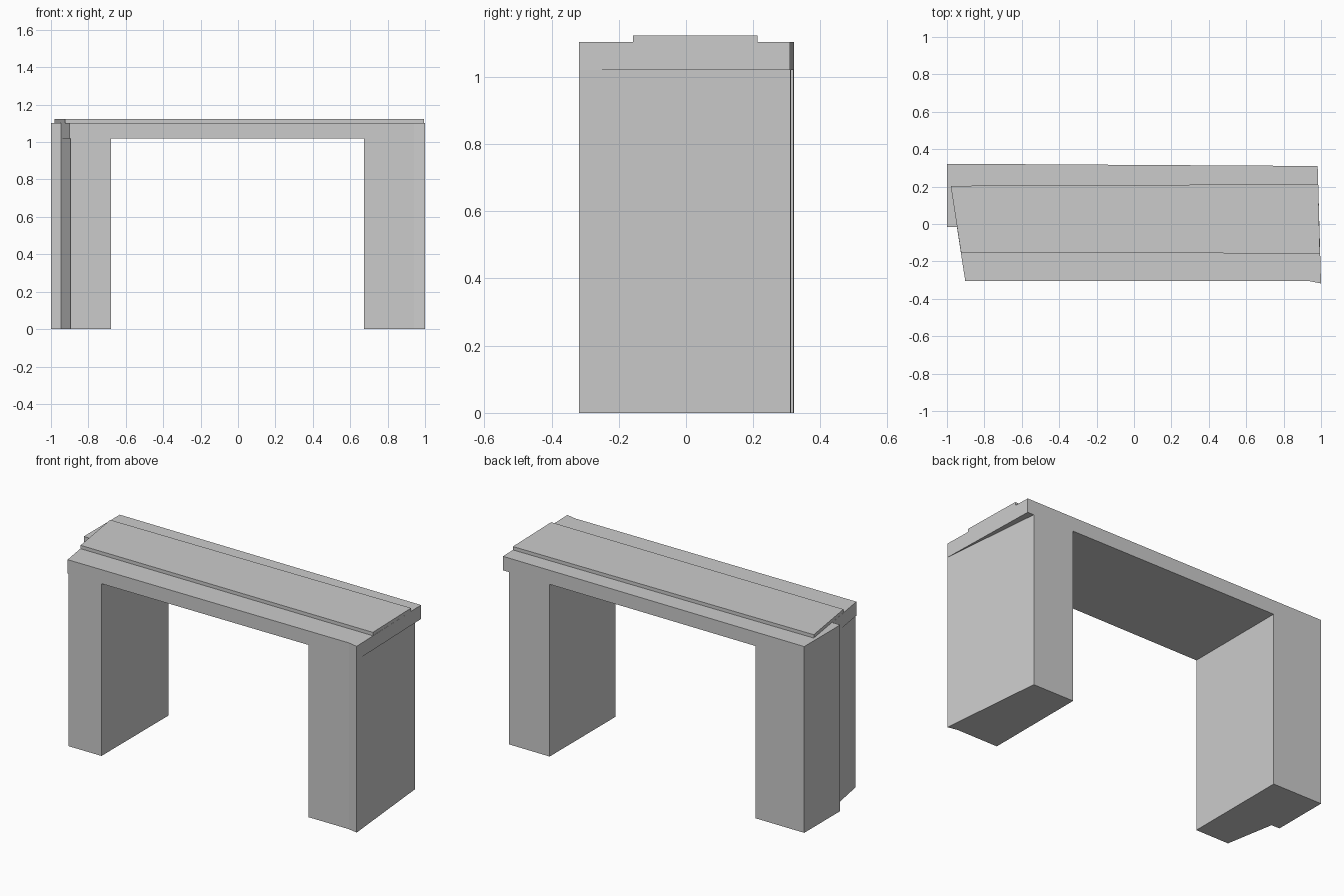
import bpy
import bmesh

if "Cube" in bpy.data.objects:
    bpy.data.objects.remove(bpy.data.objects["Cube"])


def prism(name, outline, z0, z1):
    """Extrude a counter-clockwise plan outline from z0 up to z1."""
    bm = bmesh.new()
    base = bm.faces.new([bm.verts.new((x, y, z0)) for x, y in outline])
    grown = bmesh.ops.extrude_face_region(bm, geom=[base], use_keep_orig=True)
    top = [g for g in grown["geom"] if isinstance(g, bmesh.types.BMVert)]
    bmesh.ops.translate(bm, verts=top, vec=(0, 0, z1 - z0))
    bmesh.ops.recalc_face_normals(bm, faces=bm.faces)
    mesh = bpy.data.meshes.new(name)
    bm.to_mesh(mesh)
    bm.free()
    obj = bpy.data.objects.new(name, mesh)
    bpy.context.collection.objects.link(obj)
    return obj


def back_y(x):
    """The back wall tapers slightly towards the right."""
    return 0.322 - 0.012 * (x + 1) / 1.98


FRONT = -0.306
UNDERSIDE, DECK_TOP, STRIP_TOP = 1.02, 1.103, 1.123
LEFT_INNER, RIGHT_INNER = -0.68, 0.675

# Stepped left end shared by the deck and left leg, from back to front
step = [(-1.0, back_y(-1)), (-1.0, -0.015), (-0.947, -0.015)]
# Angled front right corner shared by the deck and right leg
corner = [(0.94, FRONT), (1.0, -0.318)]

# Left leg, with the full-height block at the back
prism("left_leg", step + [(-0.895, FRONT), (LEFT_INNER, FRONT),
                          (LEFT_INNER, back_y(LEFT_INNER))], 0, UNDERSIDE)

# Right leg, narrowing towards the back under the deck overhang
prism("right_leg", [(RIGHT_INNER, FRONT)] + corner +
      [(0.941, back_y(0.941)), (RIGHT_INNER, back_y(RIGHT_INNER))], 0, UNDERSIDE)

# Deck slab spanning both legs
prism("deck", step + [(-0.902, FRONT)] + corner + [(0.982, back_y(0.982))],
      UNDERSIDE, DECK_TOP)

# Raised strip along the deck, with a slanted left end
prism("raised_strip", [(-0.98, 0.204), (-0.925, -0.152), (0.994, -0.158),
                       (0.985, 0.213)], DECK_TOP, STRIP_TOP)
